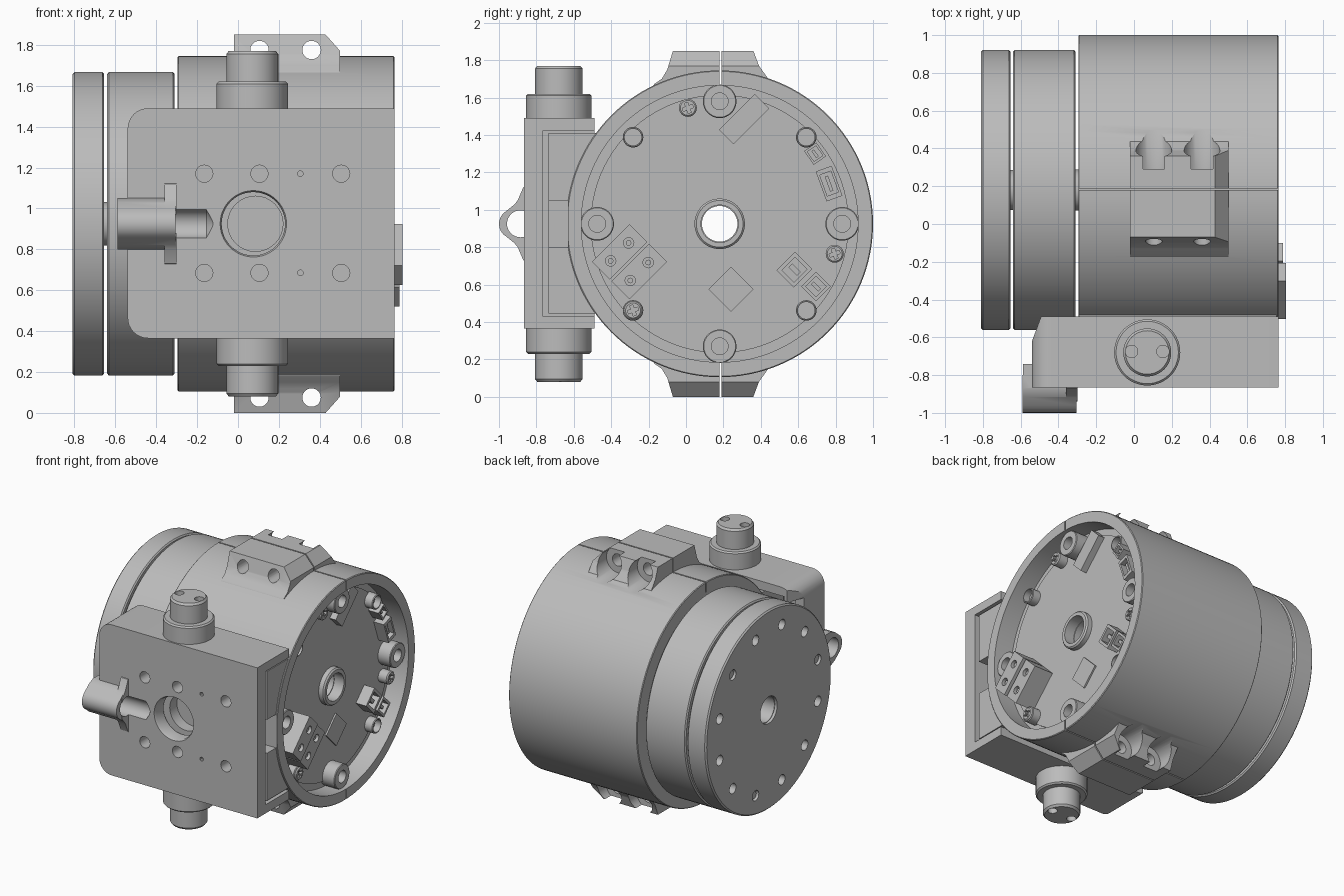
import bpy, bmesh, math
from mathutils import Vector, Matrix

cube = bpy.data.objects.get("Cube")
if cube:
    bpy.data.objects.remove(cube, do_unlink=True)

metal = bpy.data.materials.new("light_grey_metal")
metal.use_nodes = True
GREY = (0.5, 0.5, 0.5, 1)
metal.diffuse_color = GREY
metal.node_tree.nodes["Principled BSDF"].inputs["Base Color"].default_value = GREY

CY, CZ = 0.18, 0.925          # main axis of the drum, along x
HUB = (CY, CZ)


def place(axis, t, u, v):
    return {"x": (t, u, v), "y": (u, t, v), "z": (u, v, t)}[axis]


def finish(name, bm):
    bmesh.ops.remove_doubles(bm, verts=bm.verts, dist=1e-5)
    bmesh.ops.recalc_face_normals(bm, faces=bm.faces)
    mesh = bpy.data.meshes.new(name)
    bm.to_mesh(mesh)
    bm.free()
    mesh.materials.append(metal)
    obj = bpy.data.objects.new(name, mesh)
    bpy.context.collection.objects.link(obj)
    return obj


def lathe(name, profile, axis, centre, n=32):
    """Revolve a closed loop of (position, radius) about an axis."""
    bm = bmesh.new()
    rings = []
    for i in range(n):
        a = 2 * math.pi * i / n
        rings.append([bm.verts.new(place(axis, t, centre[0] + r * math.cos(a),
                                         centre[1] + r * math.sin(a))) for t, r in profile])
    m = len(profile)
    for i in range(n):
        p, q = rings[i], rings[(i + 1) % n]
        for j in range(m):
            k = (j + 1) % m
            if profile[j][1] or profile[k][1]:
                bm.faces.new((p[j], p[k], q[k], q[j]))
    return finish(name, bm)


def rod(name, a, b, r, axis, centre, n=32, c=0.0):
    """Solid cylinder with optional chamfer c at the end b."""
    pts = [(a, 0), (a, r), (b, r), (b, 0)]
    if c:
        pts[2:3] = [(b - math.copysign(c, b - a), r), (b, r - c)]
    return lathe(name, pts, axis, centre, n)


def prism(name, pts, axis, a, b):
    bm = bmesh.new()
    ends = [[bm.verts.new(place(axis, t, u, v)) for u, v in pts] for t in (a, b)]
    for e in ends:
        bm.faces.new(e)
    for i in range(len(pts)):
        k = (i + 1) % len(pts)
        bm.faces.new((ends[0][i], ends[0][k], ends[1][k], ends[1][i]))
    return finish(name, bm)


def block(name, x, y, z):
    return prism(name, [(y[0], z[0]), (y[1], z[0]), (y[1], z[1]), (y[0], z[1])], "x", *x)


def turned(name, x, centre, size, deg):
    """Block standing on the circuit board, turned about x."""
    a = math.radians(deg)
    pts = []
    for su, sv in ((-1, -1), (1, -1), (1, 1), (-1, 1)):
        u, v = su * size[0] / 2, sv * size[1] / 2
        pts.append((centre[0] + u * math.cos(a) - v * math.sin(a),
                    centre[1] + u * math.sin(a) + v * math.cos(a)))
    return prism(name, pts, "x", *x)


def combine(obj, tools, op="DIFFERENCE"):
    bpy.context.view_layer.objects.active = obj
    for tool in tools:
        mod = obj.modifiers.new("bool", "BOOLEAN")
        mod.operation, mod.object, mod.solver = op, tool, "EXACT"
        bpy.ops.object.modifier_apply(modifier=mod.name)
        bpy.data.objects.remove(tool, do_unlink=True)


def polar(r, deg):
    a = math.radians(deg)
    return CY + r * math.cos(a), CZ + r * math.sin(a)


# Drum housing: solid drum with a recess on +x and a hollow axle
FLOOR = 0.62
housing = lathe("drum_housing", [(-0.295, 0.11), (-0.295, 0.815), (-0.29, 0.82), (0.76, 0.82), (0.765, 0.815),
                                 (0.765, 0.74), (FLOOR, 0.74), (FLOOR, 0.11)], "x", HUB, 128)
saddle = block("saddle", (-0.29, 0.755), (-0.735, -0.2), (0.445, 1.41))
combine(saddle, [rod("cut", -0.5, 1, 0.78, "x", HUB, 96)])
combine(housing, [saddle], "UNION")

# Clamp ears above and below, with bolt pockets
EAR = [(-0.22, 1.58), (-0.17, 1.672), (-0.13, 1.70), (-0.10, 1.75), (-0.07, 1.85), (0.36, 1.85),
       (0.39, 1.77), (0.44, 1.70), (0.53, 1.664), (0.56, 1.58)]
for s in (1, -1):
    flip = lambda z: CZ + s * (z - CZ)
    ear = prism("ear", [(y, flip(z)) for y, z in EAR], "x", -0.02, 0.5)
    corner = prism("cut", [(0.42, flip(1.86)), (0.6, flip(1.86)), (0.6, flip(1.67)), (0.5, flip(1.77))], "y", -1, 1)
    under = rod("cut", -0.5, 1, 0.79, "x", HUB, 96)
    combine(ear, [corner, under])
    combine(housing, [ear], "UNION")
    tools = [block("cut", (-1, 1), (0.18, 0.189), sorted((flip(1.67), flip(1.9))))]
    for x in (0.105, 0.36):
        tools.append(rod("cut", 0.29, 0.8, 0.095, "y", (x, flip(1.775))))
        tools.append(rod("cut", -0.4, 0.5, 0.045, "y", (x, flip(1.775))))
    combine(housing, tools)
combine(housing, [block("cut", (0.5, 0.9), (-0.8, -0.63), (0.8, 1.05)),
                  rod("cut", -0.9, -0.65, 0.135, "y", (0.085, CZ))])

# Two output discs on a hollow shaft
inner = lathe("inner_disc", [(-0.64, 0.1), (-0.64, 0.732), (-0.632, 0.742), (-0.318, 0.742),
                             (-0.31, 0.732), (-0.31, 0.1)], "x", HUB, 128)
outer = lathe("outer_disc", [(-0.81, 0.1), (-0.81, 0.732), (-0.80, 0.742), (-0.663, 0.742),
                             (-0.655, 0.732), (-0.655, 0.1)], "x", HUB, 128)
combine(outer, [rod("cut", -0.9, -0.74, 0.038, "x", polar(0.6, 15 + i * 30), 20) for i in range(12)])
for i in (1, 5, 9):
    rod("disc_screw", -0.75, -0.795, 0.03, "x", polar(0.6, 15 + i * 30), 16)
lathe("hollow_shaft", [(-0.79, 0.095), (-0.79, 0.105), (0.6, 0.115), (0.6, 0.095)], "x", HUB, 48)
lathe("axle_collar", [(0.6, 0.1), (0.6, 0.135), (0.67, 0.135), (0.68, 0.125), (0.68, 0.1)], "x", HUB, 48)

# Circuit board and mounting lugs in the recess
lathe("circuit_board", [(0.6, 0.13), (0.6, 0.69), (0.635, 0.69), (0.635, 0.13)], "x", HUB, 96)
TOP = 0.635
for i in range(8):
    big = i % 2 == 0
    r, h = (0.09, 0.735) if big else (0.055, 0.70)
    c = polar(0.655, i * 45)
    lathe("mounting_lug", [(0.6, 0.035), (0.6, r), (h - 0.005, r), (h, r - 0.005),
                           (h, 0.045), (0.65, 0.045), (0.65, 0.035)], "x", c)
    rod("lug_floor", 0.6, 0.65, 0.04, "x", c, 20)


def cross_screw(c, r, h):
    screw = rod("cross_screw", 0.6, h, r, "x", c, 24, 0.008)
    combine(screw, [turned("cut", (h - 0.02, h + 0.1), c, size, 20)
                    for size in ((r * 1.2, 0.018), (0.018, r * 1.2))])


for c in ((0.01, 1.545), (0.795, 0.765), polar(0.655, 225)):
    cross_screw(c, 0.048, 0.71)

# Two-pole terminal blocks with screw wells
for c, top in (((-0.355, 0.775), 0.805), ((-0.25, 0.67), 0.79)):
    term = turned("terminal_block", (0.6, top), c, (0.285, 0.135), 45)
    d = 0.048
    wells = [(c[0] + k * d, c[1] + k * d) for k in (1, -1)]
    combine(term, [rod("cut", top - 0.04, 0.9, 0.028, "x", w, 16) for w in wells])
    for w in wells:
        rod("terminal_screw", top - 0.05, top - 0.015, 0.015, "x", w, 12)

# Small sockets, chip and cover plate
for c, size, deg in (((0.58, 0.68), (0.14, 0.13), 45), ((0.695, 0.59), (0.11, 0.11), 45),
                     ((0.765, 1.14), (0.09, 0.17), 20), ((0.69, 1.30), (0.08, 0.09), 35)):
    socket = turned("socket", (0.6, 0.72), c, size, deg)
    combine(socket, [turned("cut", (0.66, 0.8), c, (size[0] * 0.7, size[1] * 0.7), deg)])
    turned("socket_pins", (0.65, 0.70), c, (size[0] * 0.2, size[1] * 0.5), deg)
turned("chip", (0.62, TOP + 0.012), (0.24, 0.575), (0.17, 0.17), 45)
turned("cover_plate", (0.62, TOP + 0.05), (0.31, 1.485), (0.27, 0.11), 45)

# Front bracket: shallow tray with rounded corners, open toward +x
R, L, LO, HI = 0.1, -0.54, 0.365, 1.49
outline = [(0.765, LO), (0.765, HI)]
for zc, start in ((HI - R, 90), (LO + R, 180)):
    for k in range(9):
        a = math.radians(start + k * 90 / 8)
        outline.append((L + R + R * math.cos(a), zc + R * math.sin(a)))
bracket = prism("front_bracket", outline, "y", -0.865, -0.49)
tools = [block("cut", (-0.47, 0.9), (-0.765, -0.3), (0.43, 1.425)),
         block("cut", (-0.7, -0.4), (-0.62, -0.3), (0.47, 1.385)),
         prism("cut", [(-0.7, -0.62), (-0.54, -0.62), (-0.49, -0.485), (-0.49, -0.4), (-0.7, -0.4)], "z", 0, 2),
         lathe("cut", [(-0.9, 0), (-0.9, 0.18), (-0.85, 0.155), (-0.7, 0.155), (-0.7, 0)], "y", (0.075, CZ), 48)]
for z in (1.17, 0.685):
    tools += [rod("cut", -0.9, -0.7, 0.042, "y", (x, z), 20) for x in (-0.165, 0.105, 0.505)]
    tools.append(rod("cut", -0.9, -0.8, 0.014, "y", (0.305, z), 10))

# Cable lug at the left edge of the bracket, drilled along x
arc = [(-0.92 + 0.08 * math.cos(math.radians(a)), CZ + 0.08 * math.sin(math.radians(a)))
       for a in range(120, 241, 15)]
lug = prism("cable_lug", [(-0.8, 1.05), (-0.87, 1.05), (-0.915, 1.03)] + arc +
            [(-0.915, 0.82), (-0.87, 0.80), (-0.8, 0.80)], "x", -0.59, -0.305)
flare = prism("lug_flare", [(-0.85, 1.13), (-0.87, 1.12), (-0.90, 1.05), (-0.94, 1.0),
                            (-0.94, 0.85), (-0.90, 0.80), (-0.87, 0.73), (-0.85, 0.72)], "x", -0.36, -0.30)
heel = block("lug_heel", (-0.588, -0.53), (-0.87, -0.74), (0.802, 1.048))
combine(bracket, [lug, flare, heel], "UNION")
tools.append(lathe("cut", [(-0.7, 0), (-0.7, 0.072), (-0.155, 0.072), (-0.11, 0)], "x", (-0.885, CZ)))
combine(bracket, tools)

# Trunnions above and below the bracket, with two spanner holes each
for s, side in ((1, "upper"), (-1, "lower")):
    f = lambda z: CZ + s * (z - CZ)
    pin = lathe(side + "_trunnion", [(f(1.46), 0), (f(1.46), 0.175), (f(1.61), 0.175), (f(1.62), 0.165),
                                     (f(1.62), 0.127), (f(1.755), 0.127), (f(1.77), 0.115), (f(1.77), 0)],
                "z", (0.07, -0.68), 48)
    combine(pin, [rod("cut", f(1.68), f(1.9), 0.033, "z", (0.07 + dx, -0.675), 20) for dx in (0.083, -0.083)])

# Smooth curved faces, keeping edges sharp
for o in bpy.context.view_layer.objects:
    o.select_set(o.type == "MESH" and metal.name in o.data.materials)
bpy.context.view_layer.objects.active = housing
bpy.ops.object.shade_smooth_by_angle(angle=math.radians(30))
